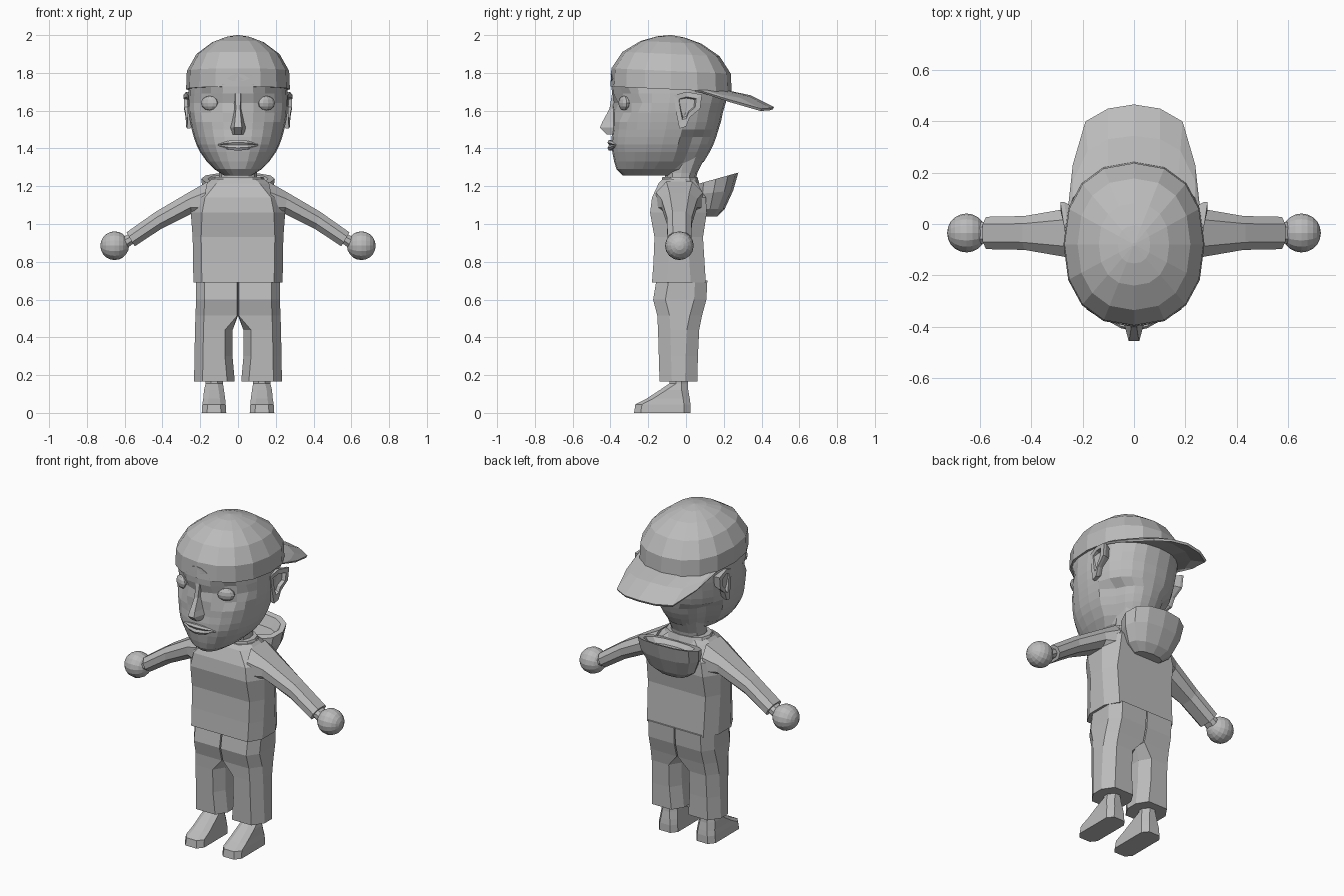
import bpy, bmesh, math
from mathutils import Vector, Matrix

if "Cube" in bpy.data.objects:
    bpy.data.objects.remove(bpy.data.objects["Cube"])

grey = bpy.data.materials.new("plain grey")
grey.diffuse_color = (0.5, 0.5, 0.5, 1)
grey.use_nodes = True
grey.node_tree.nodes["Principled BSDF"].inputs["Base Color"].default_value = grey.diffuse_color


def finish(name, bm, mirror=False):
    bmesh.ops.recalc_face_normals(bm, faces=bm.faces)
    me = bpy.data.meshes.new(name)
    bm.to_mesh(me)
    bm.free()
    me.materials.append(grey)
    ob = bpy.data.objects.new(name, me)
    bpy.context.collection.objects.link(ob)
    if mirror:
        mod = ob.modifiers.new("mirror", 'MIRROR')
        mod.use_mirror_merge = False
    return ob


def loft(name, rings, mirror=False, closed=True):
    """Bridge equal-length rings of points; closed rings get end caps."""
    bm = bmesh.new()
    rows = [[bm.verts.new(p) for p in r] for r in rings]
    n = len(rows[0])
    for a, b in zip(rows, rows[1:]):
        for i in range(n if closed else n - 1):
            j = (i + 1) % n
            bm.faces.new((a[i], a[j], b[j], b[i]))
    if closed:
        bm.faces.new(rows[0])
        bm.faces.new(rows[-1])
    return finish(name, bm, mirror)


def oval(z, front, back, hx, n=16, p=2.3):
    """Horizontal superellipse ring."""
    cy, hy = (front + back) / 2, (back - front) / 2
    pts = []
    for i in range(n):
        t = 2 * math.pi * i / n
        c, s = math.cos(t), math.sin(t)
        pts.append(Vector((hx * math.copysign(abs(c) ** (2 / p), c),
                           cy + hy * math.copysign(abs(s) ** (2 / p), s), z)))
    return pts


def box(z, x0, x1, y0, y1, cx, cy, inner=None):
    """Horizontal rectangle ring with cut corners."""
    ci = cx if inner is None else inner
    return [(x0 + ci, y0, z), (x1 - cx, y0, z), (x1, y0 + cy, z), (x1, y1 - cy, z),
            (x1 - cx, y1, z), (x0 + ci, y1, z), (x0, y1 - cy, z), (x0, y0 + cy, z)]


# head, with eye sockets pressed in and the nape set in behind the jaw
head = []
for z, f, b, hx in [(1.74, -.395, .23, .258), (1.69, -.392, .225, .262), (1.64, -.388, .21, .264),
                    (1.59, -.386, .195, .262), (1.54, -.386, .185, .254), (1.50, -.388, .172, .245),
                    (1.46, -.394, .16, .234), (1.42, -.396, .145, .22), (1.38, -.39, .125, .2),
                    (1.33, -.38, .095, .165), (1.29, -.368, .03, .125), (1.258, -.335, -.04, .075)]:
    ring = oval(z, f, b, hx, 24)
    for v in ring:
        d = math.hypot(abs(v.x) - .15, v.z - 1.64)
        if v.y < -.2 and d < .085:
            v.y += .022
        if v.y > -.02 and z < 1.5:
            v.x *= .78
    head.append(ring)
loft("head", head)
loft("neck", [oval(1.2, -.11, .045, .1, 12), oval(1.27, -.11, .06, .1, 12), oval(1.38, -.13, .115, .12, 12)])

# eyes
bm = bmesh.new()
bmesh.ops.create_uvsphere(bm, u_segments=10, v_segments=6, radius=1,
                          matrix=Matrix.Translation((.15, -.328, 1.64)) @ Matrix.Rotation(.45, 4, 'Z')
                          @ Matrix.Diagonal((.05, .024, .038, 1)))
finish("eyes", bm, True)

# nose
loft("nose", [[(-w, -.34, z), (-w * .4, y, z), (w * .4, y, z), (w, -.34, z)]
              for z, w, y in [(1.69, .035, -.392), (1.61, .028, -.405), (1.54, .042, -.443),
                              (1.51, .052, -.456), (1.475, .045, -.42)]])

# lips
for name, zc, h in (("upper_lip", 1.432, .014), ("lower_lip", 1.403, .015)):
    rings = []
    for x, s in [(-.105, .2), (-.05, .8), (0, 1), (.05, .8), (.105, .2)]:
        y = -.416 + 3.6 * x * x
        z = 1.418 + (zc - 1.418) * s
        rings.append([(x, y + .05, z - h * s), (x, y + .008, z - h * s), (x, y, z),
                      (x, y + .008, z + h * s), (x, y + .05, z + h * s)])
    loft(name, rings)

# ears: rim, hollow and back
outline = [(-.065, 1.68), (0, 1.70), (.085, 1.685), (.075, 1.61), (.02, 1.565),
           (0, 1.515), (-.035, 1.505), (-.05, 1.58)]


def ear_ring(scale, dx):
    return [(.264 + .15 * (y + .07) + dx, .005 + (y - .005) * scale, 1.63 + (z - 1.63) * scale)
            for y, z in outline]


loft("ears", [ear_ring(.75, -.06), ear_ring(1, -.015), ear_ring(1, 0), ear_ring(.62, 0), ear_ring(.52, -.02)], True)

# cap crown
crown = []
for z, s in [(1.713, 1), (1.81, .985), (1.9, .8), (1.962, .5), (1.99, .23), (2.0, .02)]:
    ring = oval(z, -.08 - .32 * s, -.08 + .322 * s, .275 * s)
    for v in ring:
        v.z -= .045 * (v.y + .08)
    crown.append(ring)
loft("cap_crown", crown)

# opening at the front of the backwards cap
lens = [(-.062, 1.768), (-.03, 1.79), (0, 1.797), (.03, 1.79), (.062, 1.768), (.03, 1.758), (-.03, 1.758)]
loft("cap_opening", [[(x, -.402 + .17 * abs(x) + (z - 1.755) * .08 + d, z) for x, z in lens] for d in (0, .009)])

# cap brim, pointing back and arched across
outer = [(.25, .08, 1.70), (.235, .23, 1.652), (.187, .397, 1.604), (.1, .447, 1.608), (0, .463, 1.613)]
inner = [(.25, .05, 1.707), (.235, .1, 1.703), (.17, .17, 1.70), (.1, .21, 1.70), (0, .22, 1.70)]
bump = [0, .005, .01, .016, .018]


def full(half):
    return half + [(-x, y, z) for x, y, z in half[-2::-1]]


middle = [tuple((a + b) / 2 for a, b in zip(o, i)) for o, i in zip(outer, inner)]
middle = [(x, y, z + d) for (x, y, z), d in zip(middle, bump)]
brim = loft("cap_brim", [full(inner), full(middle), full(outer)], closed=False)
sol = brim.modifiers.new("thickness", 'SOLIDIFY')
sol.thickness = .014
sol.offset = 0

# hoodie body
loft("hoodie_body", [box(z, -hx, hx, f, b, cx, cy) for z, hx, f, b, cx, cy in [
    (.69, .236, -.18, .105, .045, .08), (.80, .238, -.172, .098, .045, .08),
    (.93, .24, -.167, .09, .045, .08), (1.06, .25, -.19, .11, .06, .09),
    (1.14, .245, -.18, .105, .07, .09), (1.215, .165, -.145, .06, .05, .06),
    (1.237, .14, -.125, .045, .05, .05)]])
loft("collar", [oval(1.215, -.13, .07, .15, 12), oval(1.25, -.125, .06, .135, 12),
                oval(1.25, -.11, .05, .105, 12), oval(1.22, -.11, .05, .1, 12)])

# hood hanging on the back, with a sunken opening
hood = []
for z, f, b, hx, tilt in [(1.04, .07, .165, .09, 0), (1.08, .05, .205, .145, 0), (1.17, .04, .25, .185, .1),
                          (1.245, .04, .277, .195, .28), (1.243, .08, .25, .16, .28), (1.2, .1, .22, .13, .1)]:
    ring = oval(z, f, b, hx, 12)
    for v in ring:
        v.z += tilt * (v.y - .18)
    hood.append(ring)
loft("hood", hood)


# sleeves and wrists: rings from a top point, a bottom point and a half depth
def limb(top, bot, hd, yc=-.035):
    pts = []
    for v, u in [(0, .55), (.3, 1), (.7, 1), (1, .55), (1, -.55), (.7, -1), (.3, -1), (0, -.55)]:
        pts.append((top[0] + (bot[0] - top[0]) * v, yc + hd * u, top[1] + (bot[1] - top[1]) * v))
    return pts


loft("sleeves", [limb((.16, 1.225), (.2, 1.03), .125), limb((.265, 1.165), (.245, 1.055), .095),
                 limb((.435, 1.065), (.41, .972), .066), limb((.59, .956), (.547, .882), .063)], True)
loft("wrists", [limb((.56, .955), (.535, .91), .042), limb((.64, .915), (.605, .86), .042)], True)

# hands
bm = bmesh.new()
bmesh.ops.create_uvsphere(bm, u_segments=16, v_segments=10, radius=.076,
                          matrix=Matrix.Translation((.653, -.035, .885)) @ Matrix.Rotation(math.pi / 2, 4, 'Y'))
finish("hands", bm, True)

# trousers, one half mirrored, parting at the crotch
loft("trousers", [box(z, x0, x1, f, b, .045, .065, ci) for z, x0, x1, f, b, ci in [
    (.165, .017, .233, -.14, .06, .04), (.3, .029, .23, -.144, .063, .04), (.44, .028, .228, -.148, .07, .04),
    (.515, 0, .225, -.152, .085, .004), (.6, 0, .222, -.174, .108, .004), (.70, 0, .222, -.157, .113, .004)]], True)

# shoes and ankles
loft("shoes", [box(z, x0, x1, f, b, .028, .035) for z, x0, x1, f, b in [
    (0, .062, .192, -.275, .024), (.045, .065, .189, -.268, .024), (.075, .068, .184, -.21, .02),
    (.12, .074, .18, -.14, .012), (.155, .08, .172, -.088, .01), (.2, .08, .172, -.085, .01)]], True)
